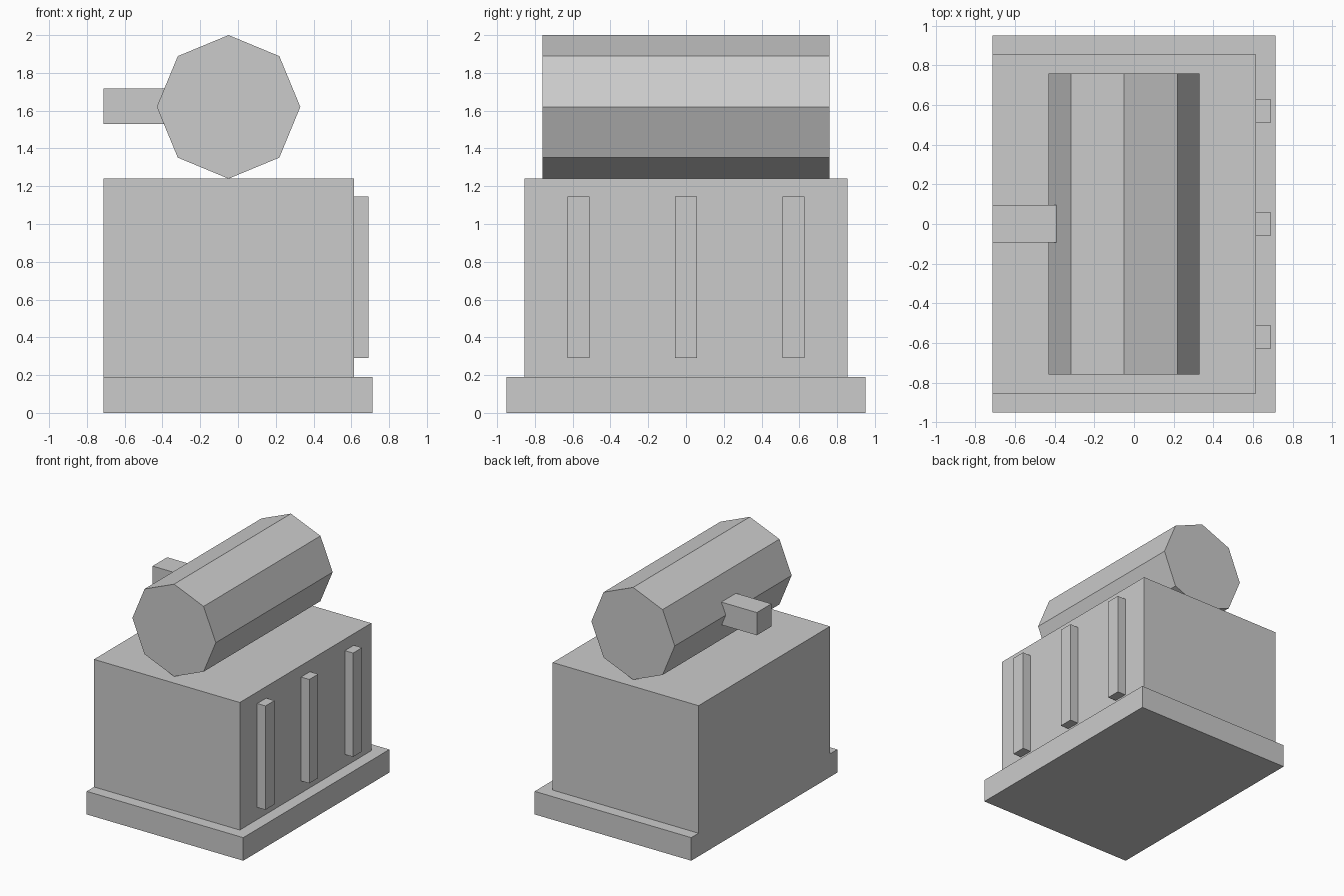
import bpy
import math

default_cube = bpy.data.objects.get("Cube")
if default_cube:
    bpy.data.objects.remove(default_cube, do_unlink=True)

GREY = (0.6, 0.6, 0.6, 1.0)
grey = bpy.data.materials.new("plain_grey")
grey.use_nodes = True
grey.diffuse_color = GREY
for node in grey.node_tree.nodes:
    if node.type == 'BSDF_PRINCIPLED':
        node.inputs["Base Color"].default_value = GREY


def finish(name):
    obj = bpy.context.object
    obj.name = name
    obj.data.name = name
    obj.data.materials.clear()
    obj.data.materials.append(grey)
    return obj


def box(name, low, high):
    """Axis-aligned box between two opposite corners."""
    bpy.ops.mesh.primitive_cube_add(size=1)
    obj = finish(name)
    size = [b - a for a, b in zip(low, high)]
    mid = [(a + b) / 2 for a, b in zip(low, high)]
    for v in obj.data.vertices:
        v.co = [c * s + m for c, s, m in zip(v.co, size, mid)]
    return obj


# Plinth and main block, flush on the -x side
box("plinth", (-0.713, -0.95, 0), (0.713, 0.95, 0.19))
box("main_block", (-0.713, -0.855, 0.19), (0.615, 0.855, 1.24))

# Upright ribs on the +x wall
for name, y in (("front_rib", -0.57), ("middle_rib", 0), ("rear_rib", 0.57)):
    box(name, (0.61, y - 0.058, 0.29), (0.69, y + 0.058, 1.145))

# Eight-sided drum lying along y, resting on one edge
bpy.ops.mesh.primitive_cylinder_add(
    vertices=8, radius=0.38, depth=1.52,
    location=(-0.05, 0, 1.62), rotation=(math.pi / 2, 0, 0))
finish("drum")

# Short square pipe leaving the drum on the -x side
box("side_pipe", (-0.713, -0.093, 1.53), (-0.36, 0.097, 1.717))
